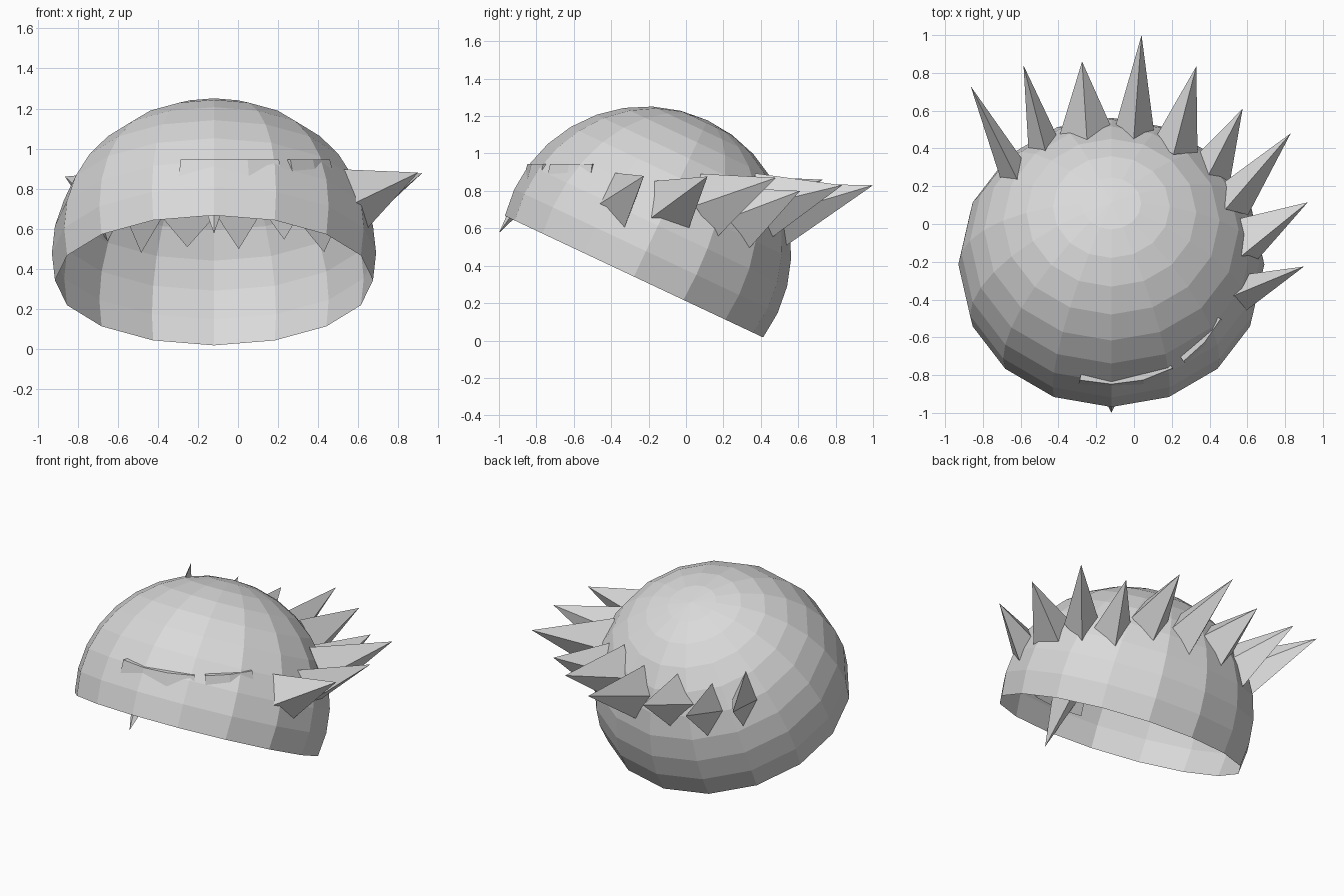
import bpy, bmesh, math
from mathutils import Vector, Matrix

cube = bpy.data.objects.get("Cube")
if cube:
    bpy.data.objects.remove(cube)

grey = bpy.data.materials.new("light_grey")
grey.use_nodes = True
colour = (0.7, 0.7, 0.7, 1)
grey.diffuse_color = colour
grey.node_tree.nodes["Principled BSDF"].inputs["Base Color"].default_value = colour


def finish(name, bm):
    bmesh.ops.recalc_face_normals(bm, faces=bm.faces)
    mesh = bpy.data.meshes.new(name)
    bm.to_mesh(mesh)
    bm.free()
    mesh.materials.append(grey)
    obj = bpy.data.objects.new(name, mesh)
    bpy.context.collection.objects.link(obj)
    return obj


# Open faceted dome, tipped forward-up, cut one ring below its equator
centre = Vector((-0.12, -0.214, 0.478))
bm = bmesh.new()
bmesh.ops.create_uvsphere(bm, u_segments=16, v_segments=16, radius=1)
low = [v for v in bm.verts if v.co.z < -0.25]
bmesh.ops.delete(bm, geom=low, context='VERTS')
tilt = Matrix.Rotation(math.radians(-25.2), 4, 'X')
bm.transform(Matrix.Translation(centre) @ tilt @ Matrix.Diagonal((0.81, 0.778, 0.773, 1)))
finish("dome_shell", bm)


# Four-sided spike from a diamond base to a tip
def spike(name, tip, base, wide, tall, roll=0):
    tip, base = Vector(tip), Vector(base)
    axis = (tip - base).normalized()
    side = axis.cross(Vector((0, 0, 1))).normalized()
    up = side.cross(axis)
    spin = Matrix.Rotation(math.radians(roll), 3, axis)
    bm = bmesh.new()
    corners = [bm.verts.new(base + spin @ d)
               for d in (up * tall, side * wide, -up * tall, -side * wide)]
    point = bm.verts.new(tip)
    bm.faces.new(corners)
    for i in range(4):
        bm.faces.new((corners[i], corners[(i + 1) % 4], point))
    finish(name, bm)


# Crown of spikes around the back and left: tip, base centre, half width, roll
crown = [
    ((-0.865, 0.73, 0.86), (-0.63, 0.26, 0.71), 0.08, 0),
    ((-0.585, 0.84, 0.80), (-0.47, 0.39, 0.65), 0.09, 0),
    ((-0.275, 0.86, 0.80), (-0.25, 0.46, 0.68), 0.15, 0),
    ((0.04, 1.0, 0.83), (0.0, 0.47, 0.67), 0.11, 0),
    ((0.33, 0.835, 0.83), (0.22, 0.41, 0.72), 0.12, 0),
    ((0.575, 0.61, 0.80), (0.40, 0.27, 0.65), 0.12, 0),
    ((0.83, 0.48, 0.87), (0.52, 0.12, 0.72), 0.11, 0),
    ((0.92, 0.115, 0.877), (0.55, -0.10, 0.70), 0.15, 25),
    ((0.90, -0.225, 0.88), (0.55, -0.37, 0.73), 0.10, 0),
]
for i, (tip, base, wide, roll) in enumerate(crown):
    spike(f"crown_spike_{i + 1}", tip, base, wide, 0.18, roll)

# Narrow spike poking down past the front rim
spike("front_rim_spike", (-0.12, -1.0, 0.575), (-0.12, -0.8, 0.86), 0.1, 0.07)


# Thin ledges just breaking through the front of the dome
def ledge(name, start, end, steps):
    bm = bmesh.new()
    rows = []
    for i in range(steps + 1):
        a = math.radians(start + (end - start) * i / steps)
        rows.append([bm.verts.new((centre.x + r * math.cos(a), centre.y + 0.975 * r * math.sin(a), z))
                     for r, z in ((0.6, 0.945), (0.65, 0.945), (0.69, 0.8))])
    for a, b in zip(rows, rows[1:]):
        for j in range(3):
            k = (j + 1) % 3
            bm.faces.new((a[j], a[k], b[k], b[j]))
    bm.faces.new(rows[0])
    bm.faces.new(rows[-1])
    finish(name, bm)


ledge("front_ledge", -105, -60, 3)
ledge("side_ledge", -54, -27, 2)
